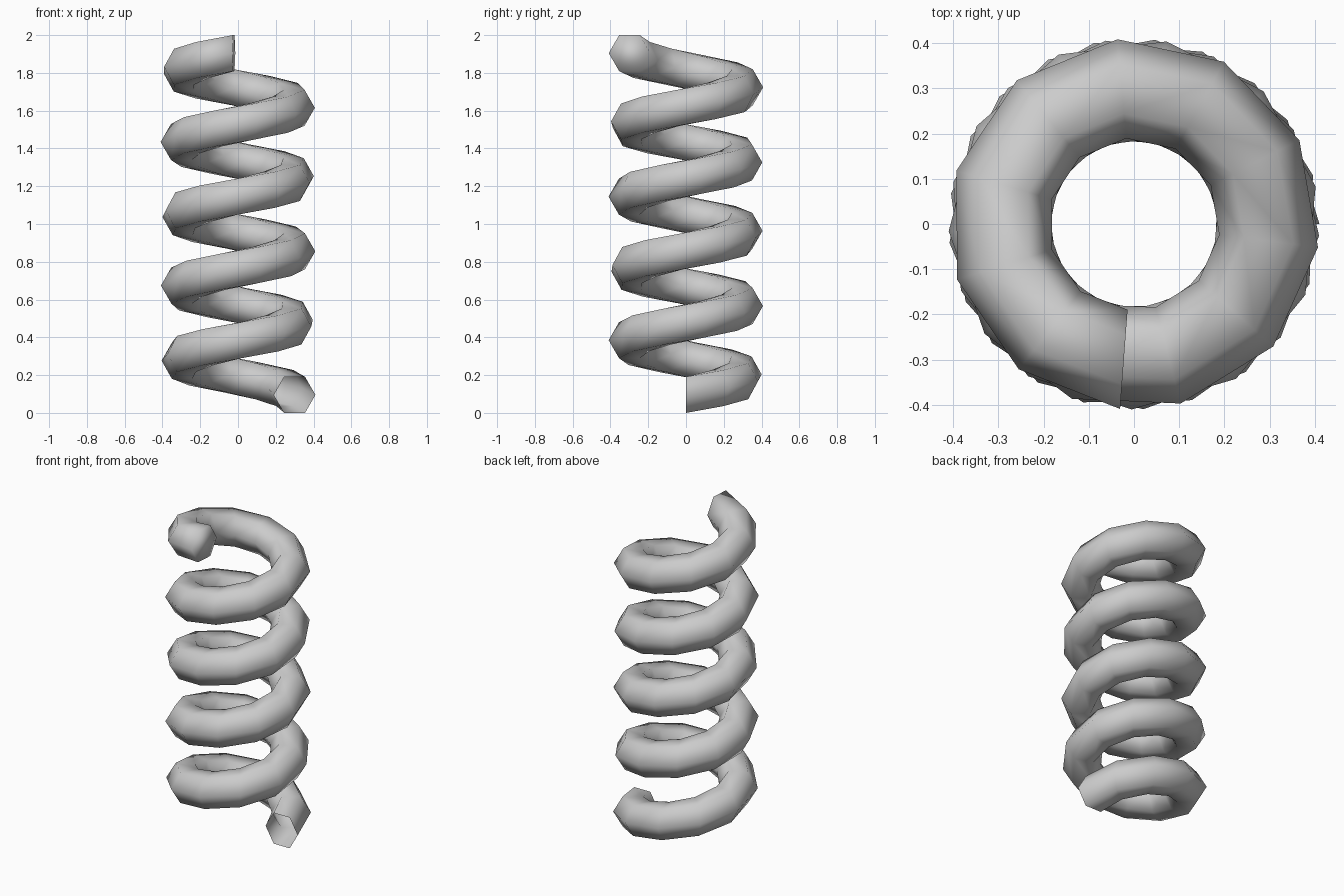
import bpy
import bmesh
from math import cos, sin, pi, radians

if "Cube" in bpy.data.objects:
    bpy.data.objects.remove(bpy.data.objects["Cube"])

COIL_R = 0.30        # centre line radius
WIRE_R = 0.11        # hexagonal wire radius
SIDES = 6
STEPS = 50
SWEEP = radians(4 * 360 + 265.7)
Z0 = WIRE_R * sin(pi / 3)
RISE = 2.0 - 2 * Z0

bm = bmesh.new()

# Hexagon rings swept counter-clockwise up the helix, each in its radial plane
rings = []
for i in range(STEPS + 1):
    t = i / STEPS
    a = SWEEP * t
    ring = []
    for k in range(SIDES):
        b = 2 * pi * k / SIDES
        r = COIL_R + WIRE_R * cos(b)
        z = Z0 + RISE * t + WIRE_R * sin(b)
        ring.append(bm.verts.new((r * cos(a), r * sin(a), z)))
    rings.append(ring)

# Wire skin
for lo, hi in zip(rings, rings[1:]):
    for k in range(SIDES):
        n = (k + 1) % SIDES
        bm.faces.new((lo[k], hi[k], hi[n], lo[n]))

# Closed upper end; the lower end is left open
bm.faces.new(rings[-1])
bmesh.ops.recalc_face_normals(bm, faces=bm.faces)
for f in bm.faces:
    f.smooth = True

mesh = bpy.data.meshes.new("coil_spring")
bm.to_mesh(mesh)
bm.free()
spring = bpy.data.objects.new("coil_spring", mesh)
bpy.context.collection.objects.link(spring)
